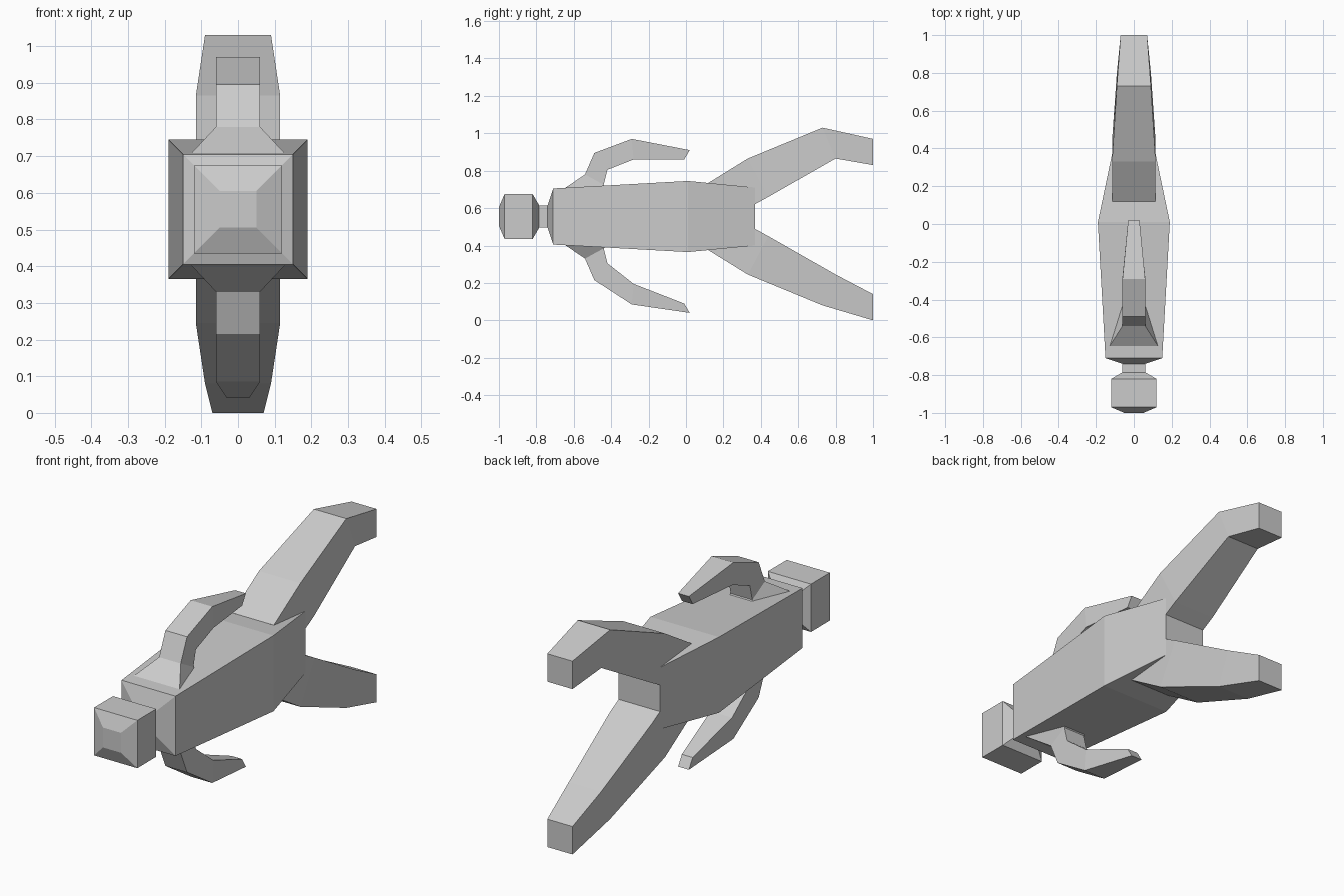
import bpy
import bmesh

AXIS_HEIGHT = 0.555
UP, DOWN = 1, -1

default_cube = bpy.data.objects.get("Cube")
if default_cube:
    bpy.data.objects.remove(default_cube, do_unlink=True)


def make_material(name, colour):
    material = bpy.data.materials.new(name)
    material.use_nodes = True
    material.diffuse_color = colour
    shader = material.node_tree.nodes["Principled BSDF"]
    shader.inputs["Base Color"].default_value = colour
    return material


grey = make_material("plain grey", (0.6, 0.6, 0.6, 1))


def loft(name, rings):
    """Join four-cornered rings into a closed, flat-faced solid."""
    bm = bmesh.new()
    loops = [[bm.verts.new(corner) for corner in ring] for ring in rings]
    for current, following in zip(loops, loops[1:]):
        for side in range(len(current)):
            before = side - 1
            bm.faces.new((current[before], current[side], following[side], following[before]))
    bm.faces.new(loops[0])
    bm.faces.new(loops[-1])
    bmesh.ops.recalc_face_normals(bm, faces=bm.faces)
    mesh = bpy.data.meshes.new(name)
    bm.to_mesh(mesh)
    bm.free()
    mesh.materials.append(grey)
    part = bpy.data.objects.new(name, mesh)
    part.location.z = AXIS_HEIGHT
    bpy.context.collection.objects.link(part)


def make_ring(outer, outer_width, inner, inner_width):
    """Ring across the body from an outer and an inner (y, z) point."""
    return [(-outer_width, *outer), (outer_width, *outer),
            (inner_width, *inner), (-inner_width, *inner)]


def square_tube(name, stations, half_widths, rear_height):
    """Tube along y with square sections, apart from the height of the rear one."""
    half_heights = half_widths[:-1] + [rear_height]
    loft(name, [make_ring((y, height), width, (y, -height), width)
                for y, width, height in zip(stations, half_widths, half_heights)])


def limb(name, direction, outer, inner, half_widths, root_taper, splay):
    """Bent limb; the lower one of a pair is mirrored and splayed further out."""
    rings = []
    for index, width in enumerate(half_widths):
        extra = splay[index] if direction == DOWN else 0
        (outer_y, outer_z), (inner_y, inner_z) = outer[index], inner[index]
        inner_width = width if index else width * root_taper
        rings.append(make_ring((outer_y, direction * (outer_z + extra)), width,
                               (inner_y, direction * (inner_z + extra)), inner_width))
    loft(name, rings)


# Body, swelling in the middle and narrowing to the tail
square_tube("body", stations=[-0.74, -0.71, 0.01, 0.37],
            half_widths=[0.06, 0.15, 0.19, 0.115], rear_height=0.155)

# Head with bevelled ends, running back into the neck
square_tube("head_and_neck", stations=[-1, -0.97, -0.82, -0.785, -0.73],
            half_widths=[0.05, 0.12, 0.12, 0.06, 0.06], rear_height=0.06)

# Mirrored pairs of tail legs and swept-back arms
for level, direction in (("upper", UP), ("lower", DOWN)):
    limb(level + "_leg", direction,
         outer=[(0.12, 0.18), (0.33, 0.31), (0.73, 0.475), (1, 0.415)],
         inner=[(0.34, 0.05), (0.44, 0.105), (0.8, 0.31), (1, 0.275)],
         half_widths=[0.115, 0.115, 0.09, 0.07],
         root_taper=1, splay=[0, 0, 0, 0.14])
    limb(level + "_arm", direction,
         outer=[(-0.65, 0.15), (-0.54, 0.225), (-0.49, 0.34), (-0.29, 0.415), (0.02, 0.355)],
         inner=[(-0.42, 0.15), (-0.44, 0.17), (-0.42, 0.25), (-0.28, 0.305), (-0.01, 0.305)],
         half_widths=[0.13, 0.06, 0.06, 0.06, 0.03],
         root_taper=0.5, splay=[0, 0, 0, 0.055, 0.16])
